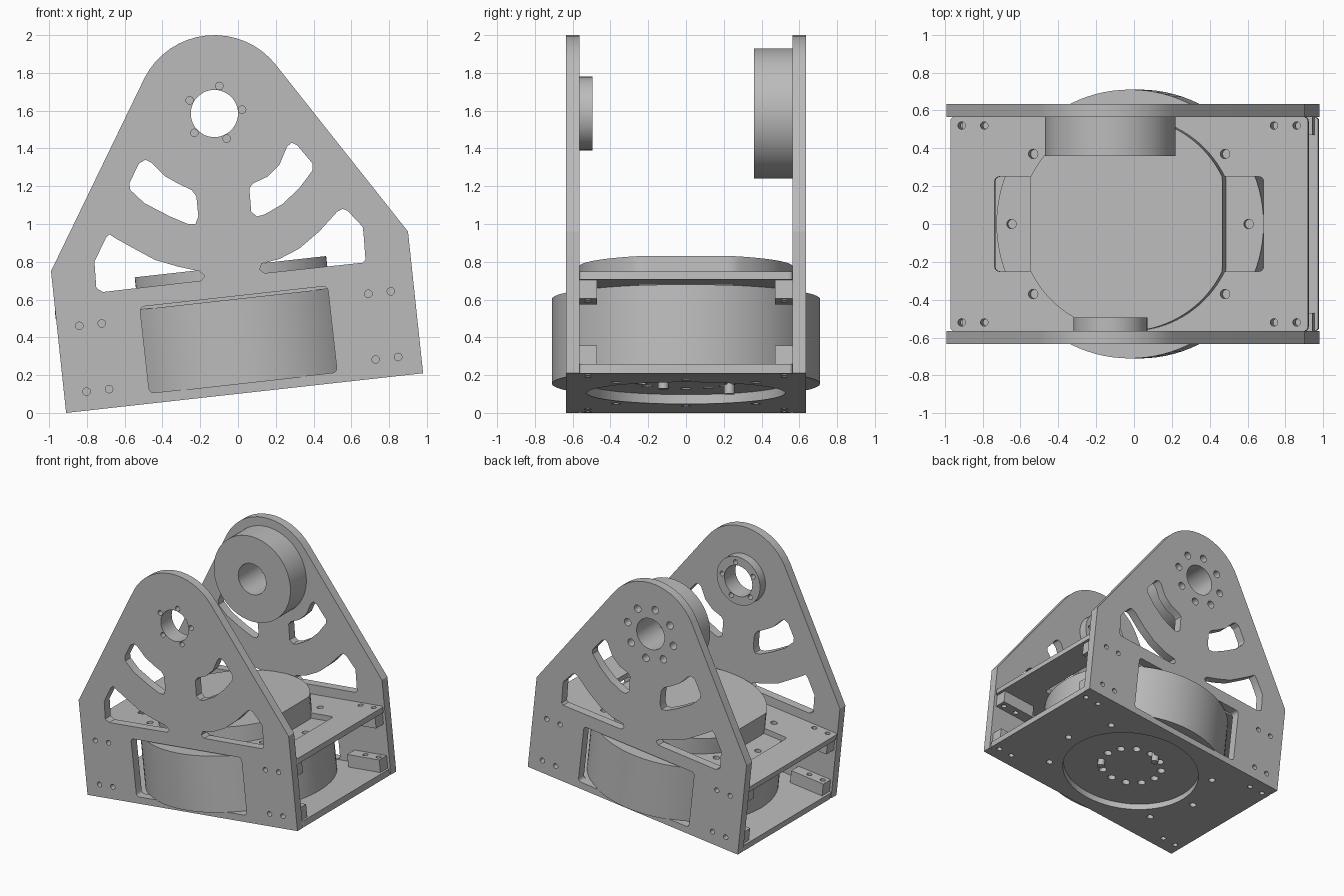
import bpy, bmesh, math
from mathutils import Matrix

if "Cube" in bpy.data.objects:
    bpy.data.objects.remove(bpy.data.objects["Cube"])

TILT = math.atan2(0.21, 1.89)
CA, SA = math.cos(TILT), math.sin(TILT)
MID = 0.95                      # half length of the base box
PIVOT = (-0.125, 1.585)         # axis of the upper bearing

grey = bpy.data.materials.new("aluminium_grey")
grey.diffuse_color = (0.50, 0.50, 0.50, 1)
grey.use_nodes = True
grey.node_tree.nodes["Principled BSDF"].inputs["Base Color"].default_value = grey.diffuse_color

# SIDE: profile in x-z, extruded along y.  DECK: profile in the tilted base plane.
SIDE = Matrix(((1, 0, 0, 0), (0, 0, 1, 0), (0, 1, 0, 0), (0, 0, 0, 1)))
DECK = Matrix(((CA, 0, -SA, -0.91 + MID * CA), (0, 1, 0, 0),
               (SA, 0, CA, MID * SA), (0, 0, 0, 1)))


def tilt(u, v):
    """Base coordinates (offset from middle, height) to x-z."""
    return (-0.91 + (u + MID) * CA - v * SA, (u + MID) * SA + v * CA)


def circle(cx, cy, r, n=16):
    return [(cx + r * math.cos(2 * math.pi * i / n),
             cy + r * math.sin(2 * math.pi * i / n)) for i in range(n)]


def ring(cx, cy, radius, r, n, start=0.0):
    """Loops of n small holes on a bolt circle."""
    return [circle(cx + radius * math.cos(start + 2 * math.pi * i / n),
                   cy + radius * math.sin(start + 2 * math.pi * i / n), r)
            for i in range(n)]


def rect(x0, x1, y0, y1, r=0.0):
    """Rectangle with optional rounded corners."""
    if r == 0:
        return [(x0, y0), (x1, y0), (x1, y1), (x0, y1)]
    pts = []
    for k, (cx, cy) in enumerate(((x1 - r, y1 - r), (x0 + r, y1 - r),
                                  (x0 + r, y0 + r), (x1 - r, y0 + r))):
        for i in range(5):
            a = math.pi / 2 * (k + i / 4)
            pts.append((cx + r * math.cos(a), cy + r * math.sin(a)))
    return pts


def prism(name, loops, lo, hi, frame):
    """Extrude an outline with holes, all given as closed loops."""
    bm = bmesh.new()
    edges = []
    for loop in loops:
        vs = [bm.verts.new((a, b, lo)) for a, b in loop]
        edges += [bm.edges.new((vs[i - 1], vs[i])) for i in range(len(vs))]
    bmesh.ops.triangle_fill(bm, use_beauty=True, edges=edges, normal=(0, 0, 1))
    ext = bmesh.ops.extrude_face_region(bm, geom=bm.faces[:])
    top = [g for g in ext["geom"] if isinstance(g, bmesh.types.BMVert)]
    bmesh.ops.translate(bm, verts=top, vec=(0, 0, hi - lo))
    bm.transform(frame)
    bmesh.ops.recalc_face_normals(bm, faces=bm.faces[:])
    me = bpy.data.meshes.new(name)
    bm.to_mesh(me)
    bm.free()
    me.materials.append(grey)
    ob = bpy.data.objects.new(name, me)
    bpy.context.collection.objects.link(ob)
    return ob


def drill(ob, loops, lo, hi, frame):
    """Cut blind or through holes."""
    cutter = prism("drill_cutter", loops, lo, hi, frame)
    mod = ob.modifiers.new("drill", 'BOOLEAN')
    mod.operation, mod.solver, mod.object = 'DIFFERENCE', 'EXACT', cutter
    bpy.context.view_layer.objects.active = ob
    bpy.ops.object.modifier_apply(modifier=mod.name)
    bpy.data.objects.remove(cutter)


# --- side plates: rounded top, curved lightening slots, motor window
px, pz = PIVOT
outline = [(-0.91, 0.0), (-0.99, 0.75)]
for i in range(17):
    a = math.radians(153 - (153 - 38) * i / 16)
    outline.append((px + 0.415 * math.cos(a), pz + 0.415 * math.sin(a)))
outline += [(0.90, 0.96), (0.98, 0.21)]

slots = [
    [(-.49, 1.34), (-.46, 1.325), (-.39, 1.255), (-.31, 1.21), (-.245, 1.18), (-.22, 1.145),
     (-.21, 1.04), (-.225, 1.0), (-.265, 1.0), (-.36, 1.04), (-.495, 1.11), (-.57, 1.18),
     (-.575, 1.215), (-.525, 1.32)],
    [(.285, 1.43), (.315, 1.415), (.395, 1.32), (.395, 1.285), (.325, 1.19), (.235, 1.105),
     (.14, 1.05), (.10, 1.04), (.07, 1.065), (.06, 1.19), (.08, 1.215), (.155, 1.25),
     (.22, 1.315), (.26, 1.41)]]
slots += [
    [(-.68, .945), (-.65, .925), (-.56, .875), (-.44, .81), (-.32, .775), (-.205, .75),
     (-.175, .725), (-.195, .70), (-.715, .64), (-.75, .66), (-.76, .80), (-.70, .925)],
    [(.555, 1.08), (.58, 1.07), (.66, .985), (.665, .945), (.675, .81), (.66, .795),
     (.14, .74), (.115, .76), (.125, .79), (.22, .815), (.325, .87), (.43, .96), (.525, 1.065)]]

window = [tilt(u, v) for u, v in rect(-0.50, 0.50, 0.055, 0.515, 0.025)]
side_bolts = [circle(*tilt(s * u, v), 0.02)
              for s in (-1, 1) for u in (0.71, 0.83) for v in (0.10, 0.45)]
shared = [outline, window, circle(px, pz, 0.125, 48)] + slots + side_bolts

small = ring(px, pz, 0.148, 0.02, 5, math.radians(8))
prism("front_side_plate", shared + small, -0.635, -0.565, SIDE)
prism("back_side_plate", shared + ring(px, pz, 0.21, 0.03, 8, 0.2), 0.565, 0.635, SIDE)

# --- upper bearings
prism("front_bearing_ring", [circle(px, pz, 0.195, 48), circle(px, pz, 0.125, 48)] + small,
      -0.565, -0.495, SIDE)
drum = prism("back_bearing_drum", [circle(px, pz, 0.345, 64), circle(px, pz, 0.125, 48)],
             0.36, 0.565, SIDE)
drill(drum, ring(px, pz, 0.20, 0.027, 12, 0.1), 0.34, 0.45, SIDE)

# --- base decks with bolt holes
corner_bolts = [circle(sx * u, sy * 0.52, 0.02)
                for sx in (-1, 1) for sy in (-1, 1) for u in (0.77, 0.89)]
flange_bolts = [circle(sx * 0.51, sy * 0.37, 0.025) for sx in (-1, 1) for sy in (-1, 1)]
end_bolts = [circle(s * 0.63, 0, 0.025) for s in (-1, 1)]
deck = rect(-0.95, 0.95, -0.565, 0.565, 0.02)
prism("bottom_deck", [deck, circle(0, 0, 0.525, 64)] + corner_bolts + flange_bolts + end_bolts,
      0.0, 0.05, DECK)
prism("top_deck", [deck, rect(-0.715, 0.715, -0.25, 0.25, 0.025)] + corner_bolts + flange_bolts,
      0.50, 0.543, DECK)

# --- motor drum, flat-sided cap and drive pins
motor = prism("motor_body", [circle(0, 0, 0.71, 96)], 0.05, 0.50, DECK)
drill(motor, flange_bolts + end_bolts, 0.44, 0.52, DECK)
drill(motor, ring(0, 0, 0.235, 0.03, 12), 0.03, 0.11, DECK)
cap = [(max(-0.51, min(0.51, x)), y) for x, y in circle(0, 0, 0.567, 96)]
prism("motor_cap", [cap], 0.50, 0.673, DECK)
for i, (u, y) in enumerate(((0.20, -0.12), (-0.05, 0.23))):
    prism("drive_pin_%d" % i, [circle(u, y, 0.028)], 0.0, 0.09, DECK)

# --- corner mounting blocks joining decks and side plates
for sx in (-1, 1):
    for sy in (-1, 1):
        for v in (0.05, 0.40):
            xs = sorted((sx * 0.64, sx * 0.93))
            ys = sorted((sy * 0.47, sy * 0.565))
            holes = [circle(sx * u, sy * 0.52, 0.02) for u in (0.77, 0.89)]
            block = prism("mounting_block", [rect(*xs, *ys)] + holes, v, v + 0.10, DECK)
            drill(block, [circle(*tilt(sx * u, v + 0.05), 0.02) for u in (0.71, 0.83)],
                  ys[0] - 0.02, ys[1] + 0.02, SIDE)

# --- smooth the round walls, keep machined edges sharp
bpy.ops.object.select_all(action='SELECT')
bpy.context.view_layer.objects.active = motor
bpy.ops.object.shade_smooth_by_angle(angle=math.radians(30))
